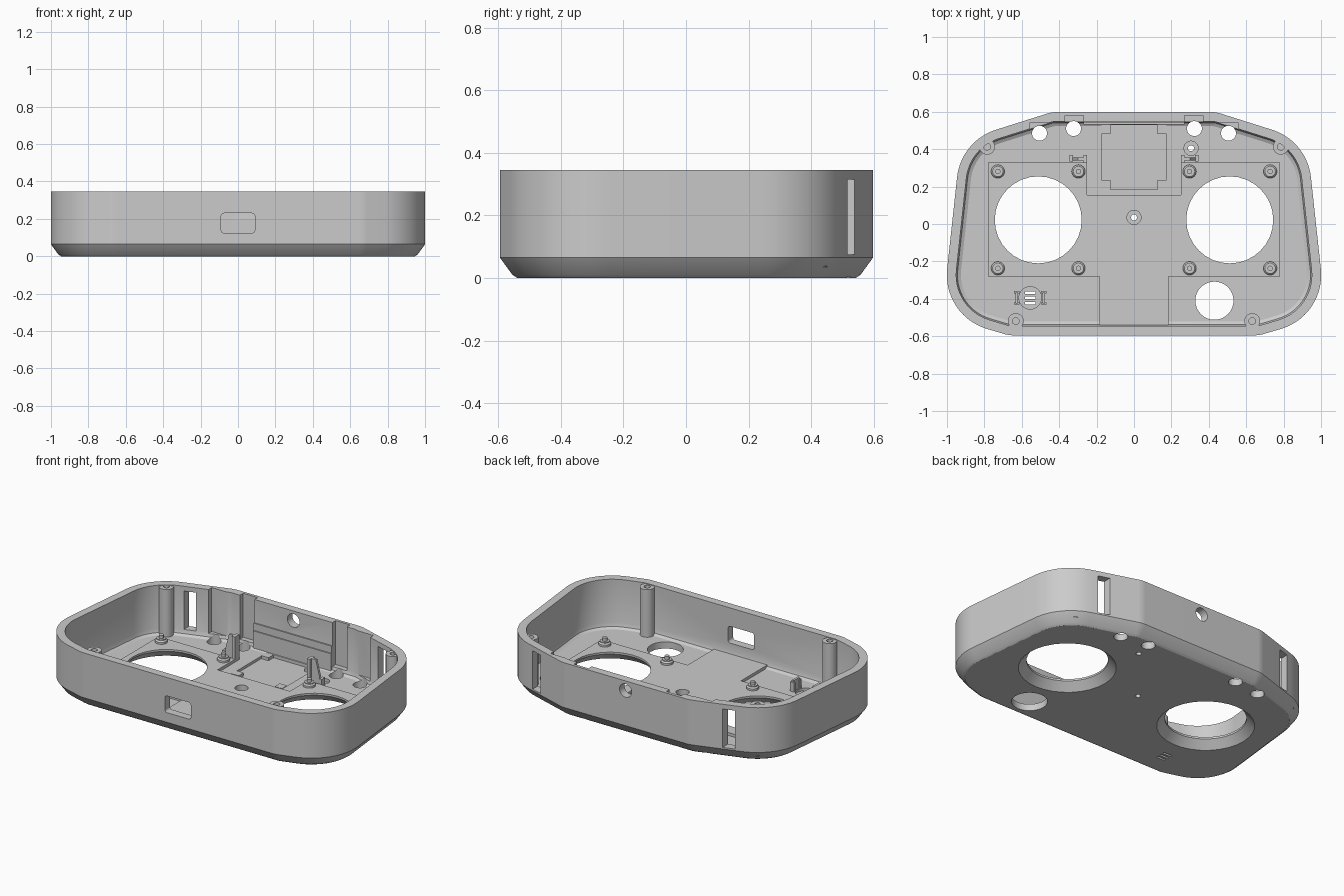
import bpy, bmesh, math
from mathutils import Vector

cube = bpy.data.objects.get("Cube")
if cube:
    bpy.data.objects.remove(cube)

grey = bpy.data.materials.new("plain grey")
grey.use_nodes = True
grey.diffuse_color = (0.6, 0.6, 0.6, 1)
grey.node_tree.nodes["Principled BSDF"].inputs["Base Color"].default_value = (0.6, 0.6, 0.6, 1)

RIM, FLOOR, PLATE, WALL = 0.345, 0.042, 0.06, 0.05


def circle(x, y, r, n=32):
    return [(x + r * math.cos(math.tau * i / n), y + r * math.sin(math.tau * i / n)) for i in range(n)]


def rect(x0, x1, y0, y1):
    return [(x0, y0), (x1, y0), (x1, y1), (x0, y1)]


def mirrored(half):
    return half + [(-p[0],) + tuple(p[1:]) for p in reversed(half)]


def rounded(corners, inset=0, steps=14):
    """Counter-clockwise convex polygon of (x, y, radius) with filleted corners."""
    out = []
    for i, (x, y, r) in enumerate(corners):
        p = Vector((x, y))
        d1 = (p - Vector(corners[i - 1][:2])).normalized()
        d2 = (Vector(corners[(i + 1) % len(corners)][:2]) - p).normalized()
        turn = math.acos(d1.dot(d2))
        c = p + (d2 - d1).normalized() * r / math.cos(turn / 2)
        a = math.atan2(-d1.x, d1.y)
        for k in range(steps + 1):
            t = a + turn * k / steps
            out.append((c.x + (r - inset) * math.cos(t), c.y + (r - inset) * math.sin(t)))
    return out


def loft(name, rings, along_y=False):
    """Closed solid through rings of (points, height)."""
    bm = bmesh.new()
    loops = []
    for pts, h in rings:
        loops.append([bm.verts.new((x, h, y) if along_y else (x, y, h)) for x, y in pts])
    n = len(loops[0])
    for lo, hi in zip(loops, loops[1:]):
        for i in range(n):
            j = (i + 1) % n
            bm.faces.new((lo[i], lo[j], hi[j], hi[i]))
    bm.faces.new(loops[0][::-1])
    bm.faces.new(loops[-1])
    bmesh.ops.recalc_face_normals(bm, faces=bm.faces)
    mesh = bpy.data.meshes.new(name)
    bm.to_mesh(mesh)
    bm.free()
    mesh.materials.append(grey)
    ob = bpy.data.objects.new(name, mesh)
    bpy.context.collection.objects.link(ob)
    return ob


def prism(name, pts, z0, z1, along_y=False):
    return loft(name, [(pts, z0), (pts, z1)], along_y)


def turned(name, x, y, profile):
    return loft(name, [(circle(x, y, r), z) for r, z in profile])


def combine(body, tool, operation="DIFFERENCE"):
    mod = body.modifiers.new("shape", "BOOLEAN")
    mod.operation, mod.solver, mod.object = operation, "EXACT", tool
    bpy.context.view_layer.objects.active = body
    bpy.ops.object.modifier_apply(modifier=mod.name)
    bpy.data.objects.remove(tool)


# Hollow tray with a chamfered lower edge
outline = mirrored([(0.67, -0.595, 0.15), (1.026, -0.49, 0.3), (0.925, 0.445, 0.3), (0.44, 0.598, 0.15)])
shell = loft("tray_shell", [(rounded(outline, i), z) for i, z in
                            ((0.055, 0), (0.04, 0.01), (0, 0.065), (0, RIM))])
combine(shell, loft("cavity", [(rounded(outline, i), z) for i, z in
                               ((0.075, FLOOR), (0.057, 0.052), (WALL, 0.075), (WALL, 0.5))]))

# Raised floor panel
panel = mirrored([(0.185, -0.56), (0.185, -0.28), (0.78, -0.28), (0.78, 0.33), (0.25, 0.33), (0.25, 0.155)])
combine(shell, prism("floor_panel", panel, 0.025, PLATE), "UNION")

# Board recess
combine(shell, prism("board_recess", rect(-0.175, 0.175, 0.185, 0.53), 0.026, 0.1))

for s in (-1, 1):
    # Large flared openings
    combine(shell, turned("flared_opening", s * 0.512, 0.022,
                          ((0.288, -0.01), (0.2325, 0.048), (0.2325, 0.1))))
    # Round holes along the back
    for x, y in ((0.505, 0.485), (0.323, 0.51)):
        combine(shell, prism("back_hole", circle(s * x, y, 0.04), -0.1, 0.1))
    # Shallow pockets in the back wall
    for x0, x1, y in ((0.27, 0.37, 0.58), (0.455, 0.56, 0.54)):
        lo, hi = sorted((s * x0, s * x1))
        combine(shell, prism("wall_pocket", rect(lo, hi, 0.4, y), 0.07, 0.5))
    # Tall strap slots in the slanted back corners
    combine(shell, prism("strap_slot", rect(s * 0.665 - 0.035, s * 0.665 + 0.035, 0.43, 0.7), 0.075, 0.315))

# Single openings in the floor
combine(shell, prism("side_hole", circle(0.43, -0.41, 0.102), -0.1, 0.1))
for x, y in ((0, 0.035), (0.305, 0.405)):
    combine(shell, turned("stepped_hole", x, y, ((0.016, -0.1), (0.016, 0.022), (0.038, 0.022), (0.038, 0.1))))
combine(shell, prism("sounder_seat", circle(-0.555, -0.395, 0.06), 0.025, 0.1))
for k in (-1, 0, 1):
    y = -0.395 + 0.028 * k
    combine(shell, prism("sounder_slit", rect(-0.583, -0.527, y - 0.007, y + 0.007), -0.1, 0.1))

# Openings in the front and back walls
port = [(-0.09, 0.125, 0.015), (0.09, 0.125, 0.015), (0.09, 0.23, 0.015), (-0.09, 0.23, 0.015)]
combine(shell, prism("front_port", rounded(port, 0, 5), -0.7, -0.5, True))
combine(shell, prism("back_port", circle(0, 0.285, 0.042), 0.5, 0.7, True))

# Ledges on the inside of the back wall
prism("back_wall_lower_ledge", rect(-0.27, 0.27, 0.533, 0.56), 0.035, 0.155)
prism("back_wall_upper_ledge", rect(-0.27, 0.27, 0.54, 0.56), 0.155, 0.2)

for s, side in ((-1, "right"), (1, "left")):
    # Screw posts in the four corners
    for x, y, where in ((0.785, 0.413, "back"), (0.632, -0.519, "front")):
        turned(f"{where}_{side}_screw_post", s * x, y,
               ((0.042, 0.035), (0.042, 0.34), (0.018, 0.34), (0.018, 0.22)))
    # Pegs around each large opening
    for x in (0.297, 0.728):
        for y in (0.281, -0.237):
            turned(f"{side}_peg", s * x, y,
                   ((0.036, 0.05), (0.036, 0.072), (0.028, 0.08), (0.028, 0.085), (0.014, 0.085), (0.014, 0.105)))
    # Board retaining brackets with sloped gussets
    prism(f"{side}_bracket_web", rect(s * 0.26 - 0.01, s * 0.26 + 0.01, 0.325, 0.37), 0.03, 0.2)
    gusset = [(s * 0.26, 0.03), (s * 0.345, 0.03), (s * 0.3, 0.2), (s * 0.26, 0.2)]
    prism(f"{side}_bracket_gusset", gusset, 0.34, 0.355, True)
    prism(f"{side}_bracket_foot", rect(s * 0.335 - 0.01, s * 0.335 + 0.01, 0.335, 0.37), 0.03, 0.09)
    # Corner pads of the board recess
    for y in (0.21, 0.505):
        prism(f"{side}_board_pad", rect(s * 0.15 - 0.025, s * 0.15 + 0.025, y - 0.025, y + 0.025), 0.02, 0.045)
    # Clips either side of the sounder
    cx = -0.555 + s * 0.072
    prism(f"{side}_sounder_clip", rect(cx - 0.007, cx + 0.007, -0.425, -0.365), 0.03, 0.11)
    for y in (-0.425, -0.365):
        prism(f"{side}_sounder_clip_flange", rect(cx - 0.014, cx + 0.014, y - 0.006, y + 0.006), 0.03, 0.1)

# Smooth curved faces, keep edges crisp
bpy.ops.object.select_all(action="DESELECT")
for ob in bpy.context.collection.objects:
    if ob.type == "MESH" and grey.name in ob.data.materials:
        ob.select_set(True)
        bpy.context.view_layer.objects.active = ob
bpy.ops.object.shade_smooth_by_angle(angle=math.radians(25))
